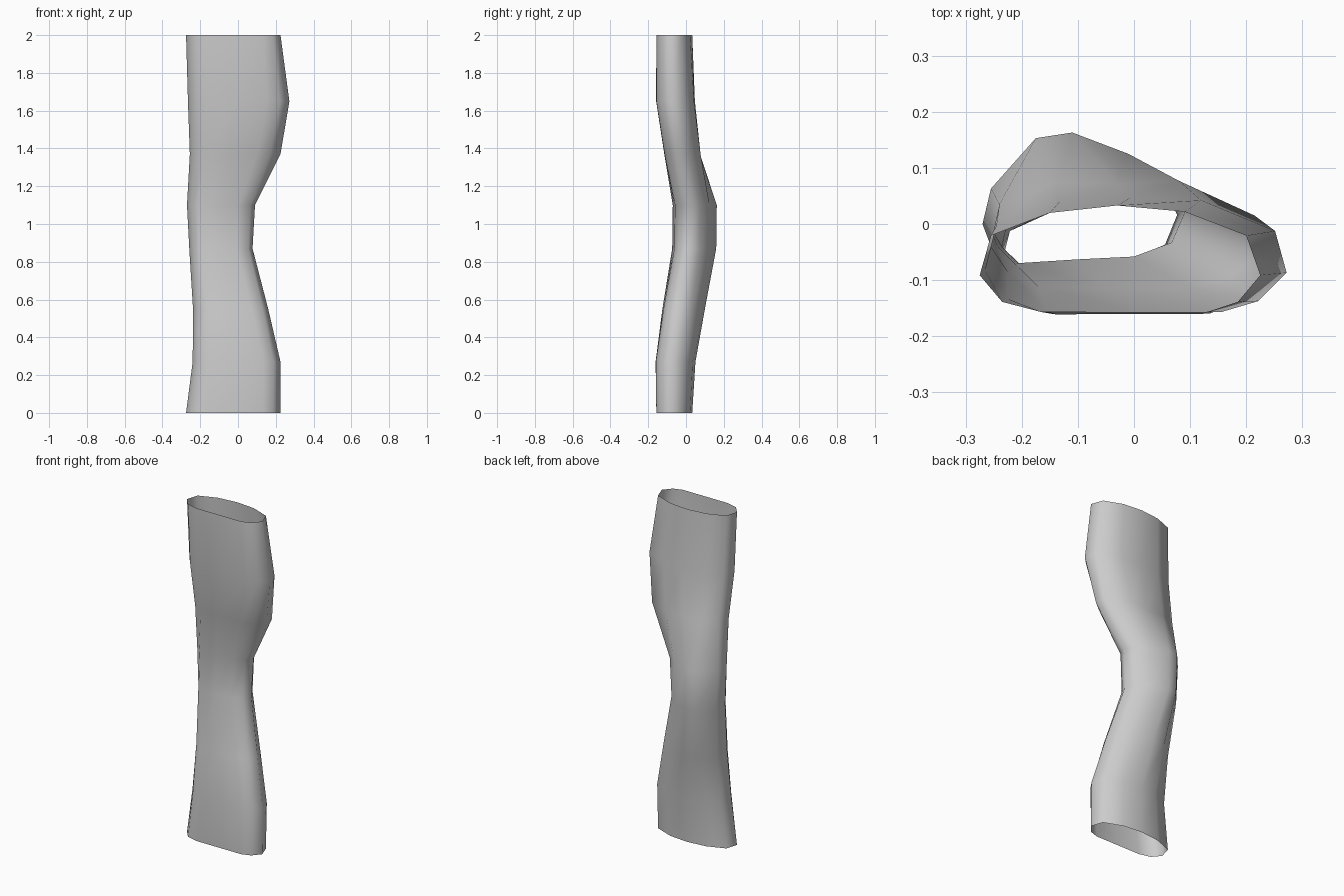
import bpy, bmesh

if "Cube" in bpy.data.objects:
    bpy.data.objects.remove(bpy.data.objects["Cube"])

# Key cross-sections (x, y), running from the left edge along the front, then the back
rim = [(-.275, -.09), (-.235, -.137), (-.165, -.155), (0, -.155), (.13, -.155), (.185, -.137),
       (.225, -.09), (.2, -.02), (.09, .022), (-.03, .033), (-.15, .02), (-.255, -.02)]
shoulder = [(-.255, -.04), (-.225, -.085), (-.17, -.112), (-.05, -.115), (.1, -.113), (.17, -.095),
            (.225, -.05), (.215, .015), (.08, .077), (-.03, .071), (-.14, .074), (-.24, .035)]
waist = [(-.27, 0), (-.243, -.04), (-.21, -.07), (-.1, -.063), (0, -.058), (.067, -.033),
         (.09, .02), (.055, .075), (-.01, .125), (-.11, .163), (-.175, .153), (-.255, .063)]


def normalised(profile):
    xs, ys = zip(*profile)
    return [((x - min(xs)) / (max(xs) - min(xs)), (y - min(ys)) / (max(ys) - min(ys)))
            for x, y in profile]


def section(a, b, mix, x0, x1, y0, y1):
    """Blend two profiles and fit the result to the given extents."""
    blend = [(p[0] * (1 - mix) + q[0] * mix, p[1] * (1 - mix) + q[1] * mix)
             for p, q in zip(normalised(a), normalised(b))]
    return [(x0 + u * (x1 - x0), y0 + v * (y1 - y0)) for u, v in normalised(blend)]


# Height, profile pair, blend, x extents, y extents
levels = [
    (0.00, rim, rim, 0, -.275, .225, -.157, .033),
    (0.27, rim, waist, .1, -.24, .225, -.161, .05),
    (0.55, rim, waist, .5, -.238, .16, -.125, .10),
    (0.87, rim, waist, .95, -.258, .077, -.073, .16),
    (1.10, waist, waist, 0, -.27, .09, -.07, .163),
    (1.37, shoulder, shoulder, 0, -.255, .225, -.115, .077),
    (1.65, rim, shoulder, .4, -.265, .272, -.158, .047),
    (2.00, rim, rim, 0, -.275, .225, -.157, .033),
]

# Loft the open sleeve through the sections
bm = bmesh.new()
rings = [[bm.verts.new((x, y, z)) for x, y in section(*spec)] for z, *spec in levels]
for low, high in zip(rings, rings[1:]):
    n = len(low)
    for i in range(n):
        j = (i + 1) % n
        bm.faces.new((low[i], low[j], high[j], high[i])).smooth = True

mesh = bpy.data.meshes.new("sleeve")
bm.to_mesh(mesh)
bm.free()
sleeve = bpy.data.objects.new("sleeve", mesh)
bpy.context.collection.objects.link(sleeve)
